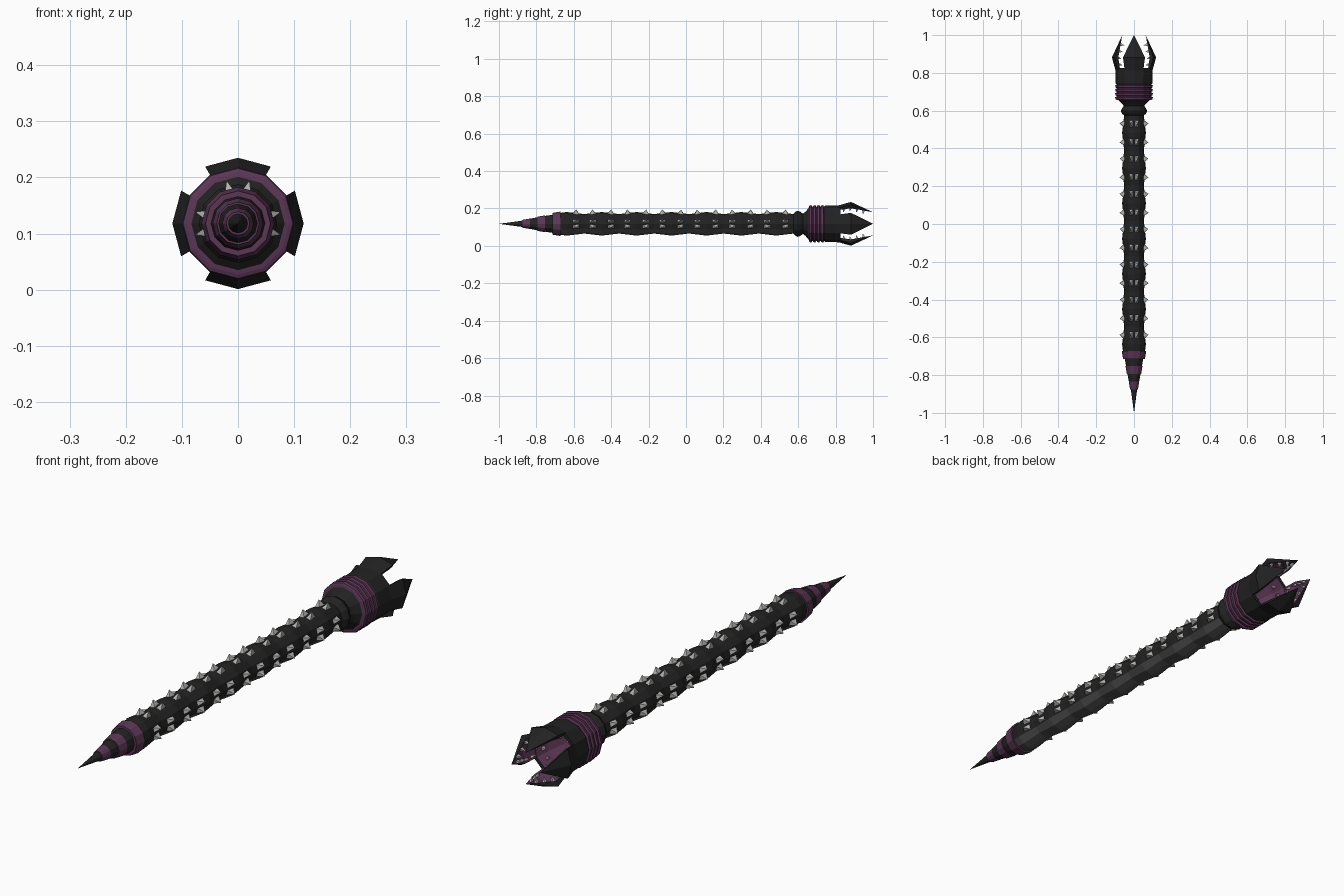
import bpy, bmesh, math
from mathutils import Vector

if "Cube" in bpy.data.objects:
    bpy.data.objects.remove(bpy.data.objects["Cube"])

ZC = 0.118   # height of the body axis
N = 12       # sides of every cross-section


def mat(name, c):
    m = bpy.data.materials.new(name)
    m.diffuse_color = (*c, 1)
    m.use_nodes = True
    m.node_tree.nodes["Principled BSDF"].inputs["Base Color"].default_value = m.diffuse_color
    return m


BLACK = mat("black_hide", (0.016, 0.016, 0.016))
PURPLE = mat("purple_band", (0.105, 0.037, 0.09))
BELLY = mat("grey_belly", (0.075, 0.075, 0.075))
BONE = mat("bone_grey", (0.45, 0.45, 0.43))


def pt(r, deg, y):
    a = math.radians(deg)
    return Vector((r * math.cos(a), y, ZC + r * math.sin(a)))


def finish(bm, name, mats):
    bmesh.ops.recalc_face_normals(bm, faces=bm.faces)
    me = bpy.data.meshes.new(name)
    bm.to_mesh(me)
    bm.free()
    for m in mats:
        me.materials.append(m)
    ob = bpy.data.objects.new(name, me)
    bpy.context.collection.objects.link(ob)
    return ob


def lathe(name, profile, mats, rule=None):
    """Spin (y, radius) points round the long axis; rule(y, angle) picks the material."""
    bm = bmesh.new()
    rings = []
    for y, r in profile:
        if r == 0:
            rings.append([bm.verts.new(pt(0, 0, y))] * N)
        else:
            rings.append([bm.verts.new(pt(r, 360 / N * k, y)) for k in range(N)])
    for i, (a, b) in enumerate(zip(rings, rings[1:])):
        for k in range(N):
            j = (k + 1) % N
            vs = list(dict.fromkeys((a[k], a[j], b[j], b[k])))
            f = bm.faces.new(vs)
            if rule:
                f.material_index = rule(i, 360 / N * (k + 0.5))
    return finish(bm, name, mats)


def pyramid(bm, base, tip, u, v):
    """Four-sided spike with half-width vectors u and v."""
    c = [bm.verts.new(base + p) for p in (u + v, v - u, -u - v, u - v)]
    t = bm.verts.new(tip)
    bm.faces.new(c)
    for k in range(4):
        bm.faces.new((c[k], c[(k + 1) % 4], t))


# Body: alternating wide and narrow rings, with a grey belly strip
STEP = 0.0933
Y0 = -0.637
body = [(-0.675, 0.058)] + [(Y0 + STEP * i, 0.052 if i % 2 else 0.063) for i in range(14)]
body.append((0.60, 0.052))
lathe("segmented_body", body, [BLACK, BELLY],
      lambda i, a: 1 if 210 < a < 330 else 0)

# Tail: tapering core with three raised purple bands
lathe("tail_core", [(-0.67, 0.055), (-0.755, 0.042), (-0.835, 0.027),
                    (-0.88, 0.016), (-1.0, 0)], [BLACK])
for i, (ya, yb, ra, rb) in enumerate([(-0.715, -0.672, 0.058, 0.065),
                                      (-0.795, -0.753, 0.038, 0.045),
                                      (-0.875, -0.833, 0.021, 0.028)]):
    lathe(f"tail_band_{i + 1}", [(ya, ra * 0.7), (ya, ra), (yb, rb), (yb, rb * 0.7)], [PURPLE])

# Neck ring and flare into the head
lathe("neck", [(0.572, 0.05), (0.585, 0.064), (0.598, 0.07), (0.612, 0.064),
               (0.625, 0.054), (0.638, 0.064), (0.66, 0.088)], [BLACK])

# Ridged purple head rings
rings = [(0.655, 0.080)]
for i in range(4):
    y = 0.657 + i * 0.021
    rings += [(y, 0.091), (y + 0.003, 0.098), (y + 0.014, 0.1), (y + 0.017, 0.092)]
rings.append((0.742, 0.088))
lathe("head_rings", rings, [PURPLE])

# Collar with hollow purple mouth
collar = [(0.735, 0.09), (0.745, 0.097), (0.825, 0.099), (0.825, 0.085),
          (0.77, 0.07), (0.72, 0.04), (0.70, 0)]
lathe("collar_and_mouth", collar, [BLACK, PURPLE], lambda i, a: 1 if i >= 3 else 0)

# Back spikes: pairs along the top and both sides
bm = bmesh.new()
for mid in (0, 90, 180):
    for off in (-15, 15):
        a = mid + off
        t = Vector((-math.sin(math.radians(a)), 0, math.cos(math.radians(a))))
        for i in range(13):
            y = Y0 + STEP * (i + 0.5)
            lean = 0.004 if i % 2 == 0 else -0.004   # follow the slope of the segment
            pyramid(bm, pt(0.052, a, y), pt(0.079, a, y + lean),
                    t * 0.011, Vector((0, 0.019, 0)))
finish(bm, "body_spikes", [BONE])

# Four jaw claws: bulging two-sided plates closing to a point
for c, side in enumerate(("right", "top", "left", "bottom")):
    mid = 90 * c
    bm = bmesh.new()
    outer, inner = [], []
    for y, ro, ri in ((0.815, 0.0985, 0.085), (0.882, 0.117, 0.096)):
        outer.append([bm.verts.new(pt(ro, mid + d, y)) for d in (-30, 0, 30)])
        inner.append([bm.verts.new(pt(ri, mid + d, y)) for d in (-30, 0, 30)])
    tip = bm.verts.new(pt(0.062, mid, 1.0))
    for o, col in ((outer, 0), (inner, 1)):
        for k in range(2):
            bm.faces.new((o[0][k], o[0][k + 1], o[1][k + 1], o[1][k])).material_index = col
            bm.faces.new((o[1][k], o[1][k + 1], tip)).material_index = col
    for k in (0, 2):
        bm.faces.new((outer[0][k], outer[1][k], inner[1][k], inner[0][k]))
        bm.faces.new((outer[1][k], tip, inner[1][k]))
    for k in range(2):
        bm.faces.new((outer[0][k], outer[0][k + 1], inner[0][k + 1], inner[0][k]))
    finish(bm, f"{side}_claw", [BLACK, PURPLE])

    # Small teeth along the inside of each claw
    bm = bmesh.new()
    for y, r, spread in ((0.845, 0.088, 22), (0.88, 0.094, 22), (0.915, 0.084, 16), (0.95, 0.073, 9)):
        for d in (-spread, spread):
            a = mid + d
            t = Vector((-math.sin(math.radians(a)), 0, math.cos(math.radians(a))))
            pyramid(bm, pt(r, a, y), pt(r - 0.022, a, y - 0.004),
                    t * 0.005, Vector((0, 0.008, 0)))
    finish(bm, f"{side}_claw_teeth", [BONE])

# Ring of teeth inside the mouth
bm = bmesh.new()
for k in range(N):
    a = 30 * k + 15
    t = Vector((-math.sin(math.radians(a)), 0, math.cos(math.radians(a))))
    pyramid(bm, pt(0.074, a, 0.79), pt(0.048, a, 0.805), t * 0.007, Vector((0, 0.009, 0)))
finish(bm, "mouth_teeth", [BONE])
